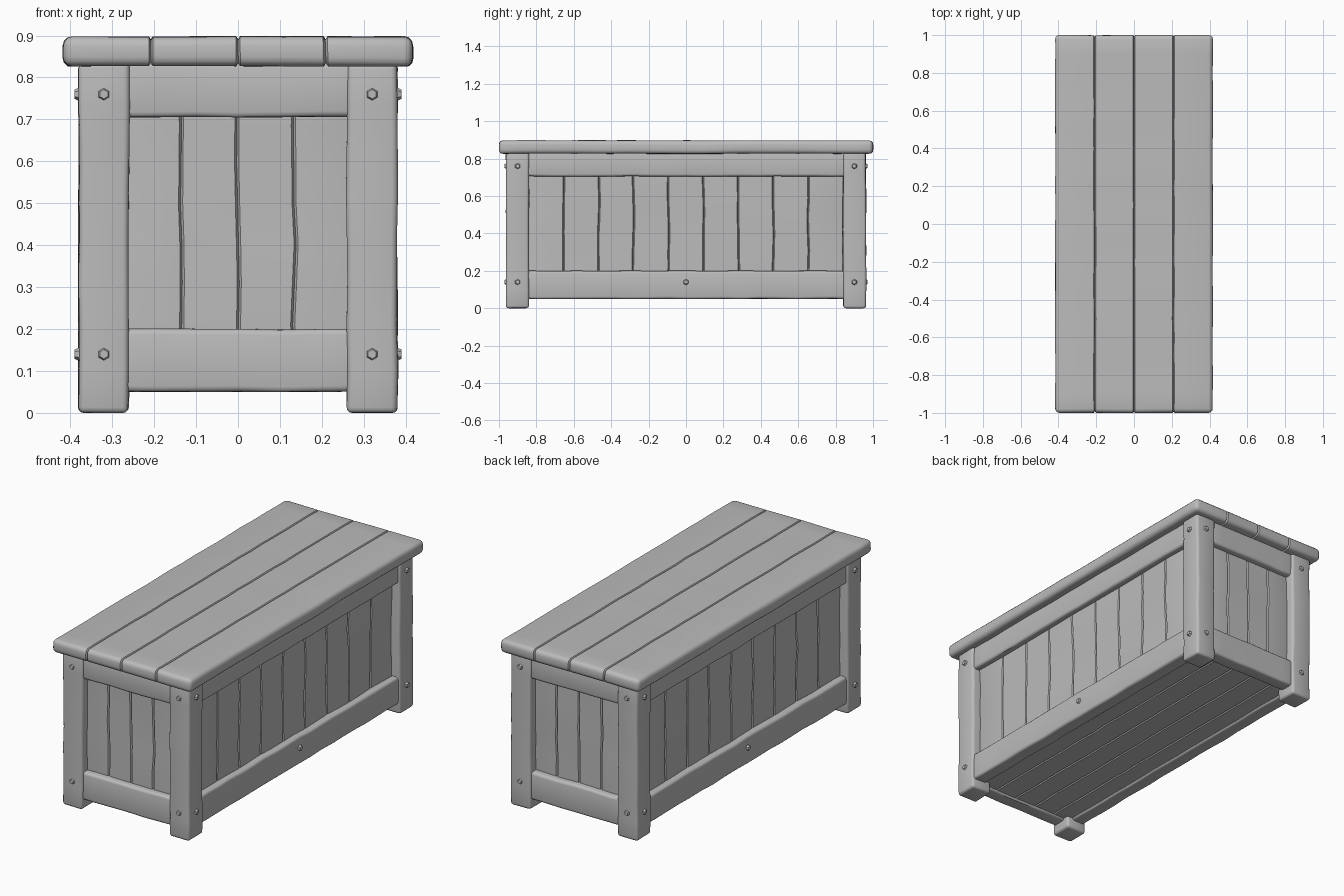
import bpy, bmesh, math
from mathutils import Vector, noise

old = bpy.data.objects.get("Cube")
if old:
    bpy.data.objects.remove(old, do_unlink=True)

wood = bpy.data.materials.new("grey_wood")
wood.use_nodes = True
GREY = (0.5, 0.5, 0.5, 1)
wood.diffuse_color = GREY
wood.node_tree.nodes["Principled BSDF"].inputs["Base Color"].default_value = GREY


def cut(bm, axis, pos):
    normal = Vector((0, 0, 0))
    normal[axis] = 1
    bmesh.ops.bisect_plane(bm, geom=bm.verts[:] + bm.edges[:] + bm.faces[:],
                           plane_co=normal * pos, plane_no=normal)


def timber(name, low, high, bevel, long_axis, seam_axis=None, planks=1, wobble=0.004):
    """Rounded, slightly uneven box, with grooves between its planks."""
    low, high = Vector(low), Vector(high)
    mid, size = (low + high) / 2, high - low
    bm = bmesh.new()
    bmesh.ops.create_cube(bm, size=1)
    bmesh.ops.scale(bm, vec=size, verts=bm.verts)
    bmesh.ops.bevel(bm, geom=bm.edges[:], offset=bevel, segments=3,
                    profile=0.5, affect='EDGES')
    # Cross cuts let the surface undulate along the grain
    steps = max(2, round(size[long_axis] / 0.1))
    for i in range(1, steps):
        cut(bm, long_axis, size[long_axis] * (i / steps - 0.5))
    # Narrow V grooves mark the plank seams
    if seam_axis is not None:
        width = size[seam_axis] / planks
        for i in range(1, planks):
            seam = -size[seam_axis] / 2 + i * width
            for offset in (-0.005, 0, 0.005):
                cut(bm, seam_axis, seam + offset)
            for v in bm.verts:
                if abs(v.co[seam_axis] - seam) < 0.001:
                    for a in range(3):
                        if a != seam_axis and abs(v.co[a]) > size[a] / 2 - bevel:
                            v.co[a] -= math.copysign(0.008, v.co[a])
    for v in bm.verts:
        p = v.co + mid
        v.co = p + noise.noise_vector(p * 7) * wobble
        # Keep feet level on the floor
        v.co.z = max(v.co.z, low.z)
    mesh = bpy.data.meshes.new(name)
    bm.to_mesh(mesh)
    bm.free()
    finish(name, mesh)


def finish(name, mesh):
    mesh.materials.append(wood)
    obj = bpy.data.objects.new(name, mesh)
    bpy.context.scene.collection.objects.link(obj)
    bpy.ops.object.select_all(action='DESELECT')
    obj.select_set(True)
    bpy.context.view_layer.objects.active = obj
    bpy.ops.object.shade_smooth_by_angle(angle=math.radians(40))


def peg(name, location, direction):
    """Small faceted wooden peg head."""
    bm = bmesh.new()
    bmesh.ops.create_cone(bm, cap_ends=True, segments=6, radius1=0.02,
                          radius2=0.011, depth=0.02)
    turn = Vector(direction).to_track_quat('Z', 'Y')
    for v in bm.verts:
        v.co = turn @ v.co + Vector(location)
    mesh = bpy.data.meshes.new(name)
    bm.to_mesh(mesh)
    bm.free()
    finish(name, mesh)


# Lid
timber("lid", (-0.417, -1, 0.826), (0.417, 1, 0.897), 0.022, 1, 0, 4, 0.003)

# Corner legs and their pegs
for sx, side in ((-1, "right"), (1, "left")):
    for sy, end in ((-1, "front"), (1, "back")):
        xs = sorted((sx * 0.26, sx * 0.38))
        ys = sorted((sy * 0.84, sy * 0.962))
        timber(f"{end}_{side}_leg", (xs[0], ys[0], 0), (xs[1], ys[1], 0.835), 0.014, 2)
        for z, level in ((0.14, "lower"), (0.76, "upper")):
            peg(f"{end}_{side}_{level}_side_peg", (sx * 0.38, sy * 0.9, z), (sx, 0, 0))
            peg(f"{end}_{side}_{level}_end_peg", (sx * 0.32, sy * 0.96, z), (0, sy, 0))

# Rails framing the long sides and the ends
for z0, z1, level in ((0.05, 0.2, "lower"), (0.705, 0.835, "upper")):
    for s, side, end in ((-1, "right", "front"), (1, "left", "back")):
        xs = sorted((s * 0.29, s * 0.37))
        timber(f"{side}_{level}_rail", (xs[0], -0.88, z0), (xs[1], 0.88, z1), 0.014, 1)
        ys = sorted((s * 0.87, s * 0.95))
        timber(f"{end}_{level}_rail", (-0.3, ys[0], z0), (0.3, ys[1], z1), 0.014, 0)

# Recessed plank panels and the middle side pegs
for s, side, end in ((-1, "right", "front"), (1, "left", "back")):
    xs = sorted((s * 0.29, s * 0.335))
    timber(f"{side}_panel", (xs[0], -0.84, 0.12), (xs[1], 0.84, 0.78), 0.006, 2, 1, 9, 0.006)
    ys = sorted((s * 0.87, s * 0.915))
    timber(f"{end}_panel", (-0.27, ys[0], 0.12), (0.27, ys[1], 0.78), 0.006, 2, 0, 4, 0.006)
    peg(f"{side}_middle_peg", (s * 0.37, 0, 0.14), (s, 0, 0))

# Plank floor
timber("floor", (-0.32, -0.9, 0.06), (0.32, 0.9, 0.1), 0.006, 1, 0, 5)
